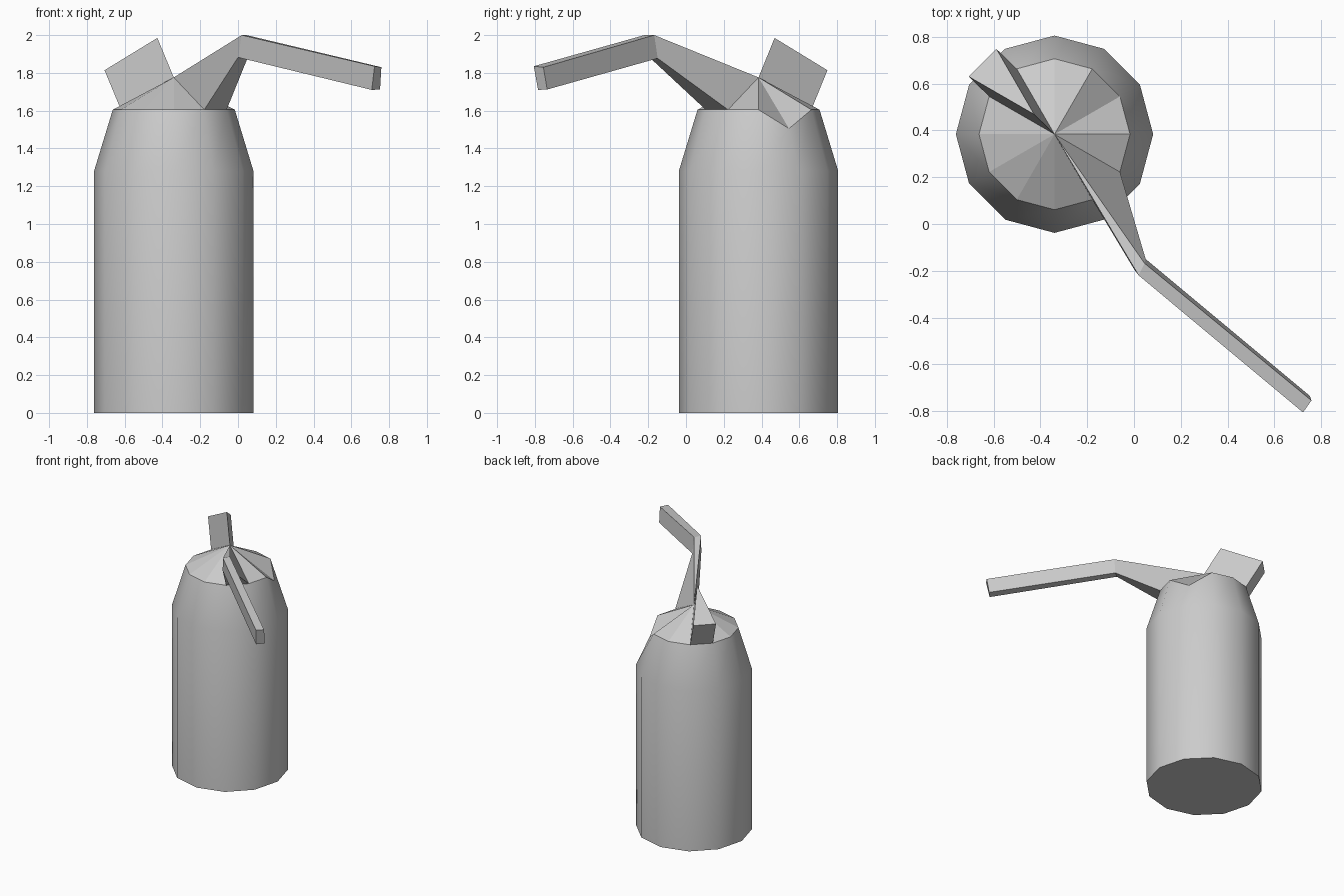
import bpy, bmesh
from math import cos, sin, radians

if "Cube" in bpy.data.objects:
    bpy.data.objects.remove(bpy.data.objects["Cube"])

CX, CY = -0.34, 0.384
SIDES = 12
APEX = (CX, CY, 1.776)


def ring_point(radius, degrees, z):
    a = radians(degrees)
    return (CX + radius * cos(a), CY + radius * sin(a), z)


def make_object(name, bm):
    bmesh.ops.remove_doubles(bm, verts=bm.verts, dist=0.0005)
    bmesh.ops.recalc_face_normals(bm, faces=bm.faces)
    mesh = bpy.data.meshes.new(name)
    bm.to_mesh(mesh)
    bm.free()
    obj = bpy.data.objects.new(name, mesh)
    bpy.context.collection.objects.link(obj)
    return obj


def loft(name, sections, cap_end=True):
    """Skin closed cross-sections; the first stays open on the lid."""
    bm = bmesh.new()
    rings = [[bm.verts.new(p) for p in s] for s in sections]
    for a, b in zip(rings, rings[1:]):
        n = len(a)
        for i in range(n):
            j = (i + 1) % n
            quad = [a[i], a[j], b[j], b[i]]
            if (quad[0].co - quad[1].co).length < 1e-6:
                quad.pop(0)
            bm.faces.new(quad)
    if cap_end:
        bm.faces.new(rings[-1])
    return make_object(name, bm)


# Bottle: smooth 12-sided wall, tapered shoulder, faceted conical lid
bm = bmesh.new()
rings = []
for radius, z in ((0.422, 0), (0.422, 1.28), (0.323, 1.605)):
    rings.append([bm.verts.new(ring_point(radius, 360 / SIDES * i, z))
                  for i in range(SIDES)])
rings[2][1].co.z = 1.505          # dented notch in the lid rim
bm.faces.new(rings[0][::-1])
for a, b in zip(rings, rings[1:]):
    for i in range(SIDES):
        j = (i + 1) % SIDES
        bm.faces.new((a[i], a[j], b[j], b[i])).smooth = True
apex = bm.verts.new(APEX)
for i in range(SIDES):
    if i not in (4, 10):          # openings where valve and arm grow out
        bm.faces.new((rings[2][i], rings[2][(i + 1) % SIDES], apex))
make_object("bottle", bm)

# Valve block: one lid wedge pushed outward and up
wedge = [APEX, ring_point(0.323, 120, 1.605), ring_point(0.323, 150, 1.605)]
lifted = [(x - 0.087, y + 0.085, z + 0.209) for x, y, z in wedge]
loft("valve_block", [wedge, lifted])

# Nozzle arm: opposite wedge drawn out to an elbow, then a straight bar
loft("nozzle_arm", [
    [APEX, APEX, ring_point(0.323, 330, 1.605), ring_point(0.323, 300, 1.605)],
    [(0.02, -0.22, 2.0), (0.045, -0.168, 2.0),
     (0.05, -0.15, 1.877), (0.0, -0.193, 1.882)],
    [(0.723, -0.806, 1.835), (0.759, -0.755, 1.83),
     (0.752, -0.735, 1.712), (0.708, -0.783, 1.71)],
])
